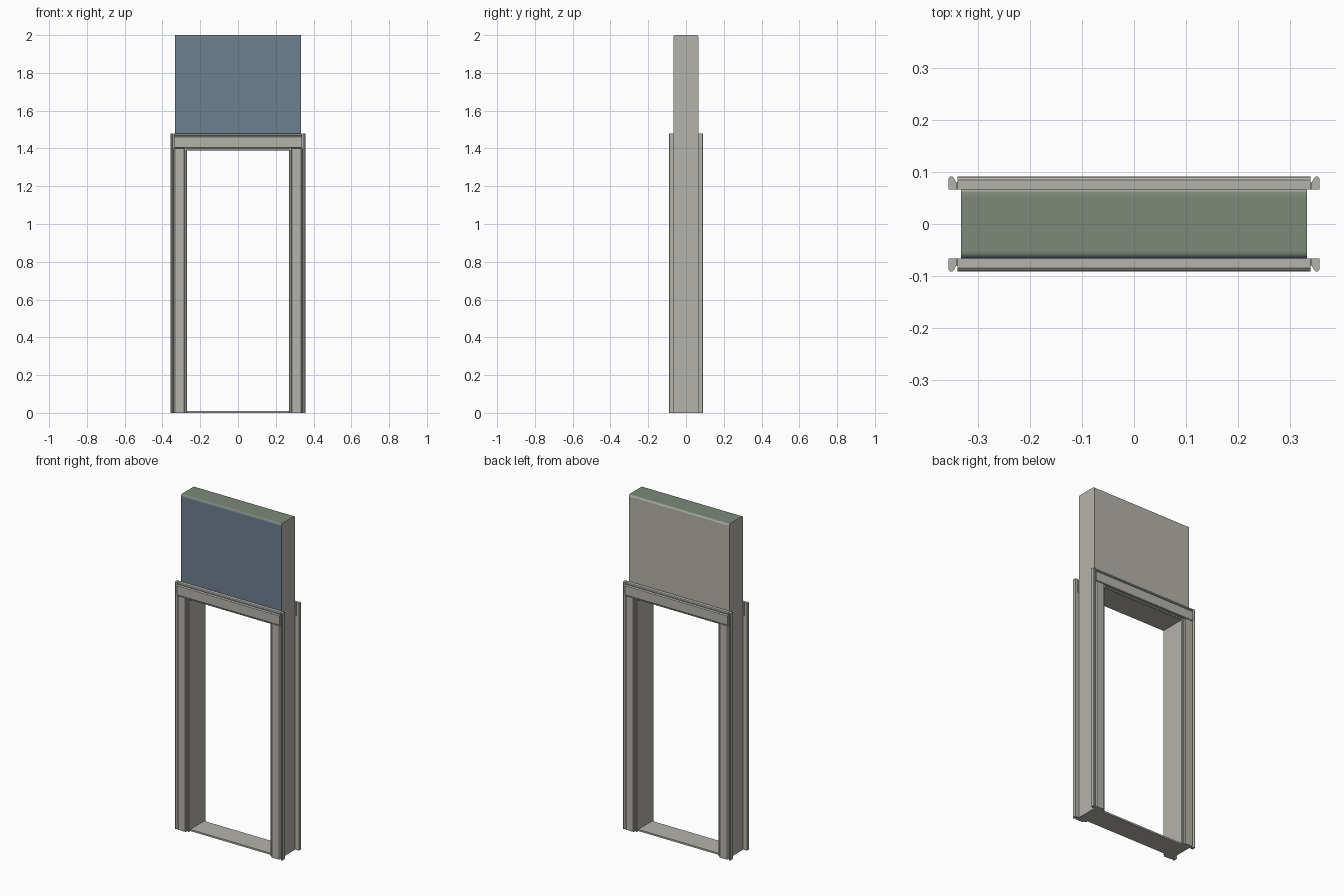
import bpy, bmesh, math

cube = bpy.data.objects.get("Cube")
if cube:
    bpy.data.objects.remove(cube, do_unlink=True)


def material(name, rgb):
    m = bpy.data.materials.new(name)
    m.use_nodes = True
    m.diffuse_color = (*rgb, 1)
    m.node_tree.nodes["Principled BSDF"].inputs["Base Color"].default_value = (*rgb, 1)
    return m


GREY = material("warm grey", (0.46, 0.45, 0.41))
BLUE = material("slate blue", (0.155, 0.215, 0.285))
GREEN = material("sage green", (0.20, 0.25, 0.19))


def prism(name, pts, axis, start, end, mats=(GREY,), rule=None):
    """Extrude a closed 2D outline along x (outline in y, z) or z (outline in x, y)."""
    bm = bmesh.new()
    rings = []
    for t in (start, end):
        rings.append([bm.verts.new((t, p, q) if axis == "x" else (p, q, t)) for p, q in pts])
    n = len(pts)
    bm.faces.new(rings[0])
    bm.faces.new(rings[1])
    for i in range(n):
        j = (i + 1) % n
        bm.faces.new((rings[0][i], rings[0][j], rings[1][j], rings[1][i]))
    bmesh.ops.recalc_face_normals(bm, faces=bm.faces)
    if rule:
        for f in bm.faces:
            f.material_index = rule(f.normal)
    mesh = bpy.data.meshes.new(name)
    bm.to_mesh(mesh)
    bm.free()
    for m in mats:
        mesh.materials.append(m)
    ob = bpy.data.objects.new(name, mesh)
    bpy.context.collection.objects.link(ob)
    return ob


def box(name, x0, x1, y0, y1, z0, z1):
    return prism(name, [(x0, y0), (x1, y0), (x1, y1), (x0, y1)], "z", z0, z1)


WALL_X, WALL_Y = 0.333, 0.066     # half width and half depth of the wall core
OPEN_X, OPEN_Z = 0.27, 1.39       # door opening
TRIM_X, TRIM_Z = 0.357, 1.48      # outer limits of the casing
HEAD_Z = 1.403                    # underside of the head casing

# Wall panel over the opening, with rounded top edges
R = 0.012
outline = [(-WALL_Y, OPEN_Z), (WALL_Y, OPEN_Z)]
for cy, a0 in ((WALL_Y - R, 0), (R - WALL_Y, 90)):
    for k in range(5):
        a = math.radians(a0 + k * 22.5)
        outline.append((cy + R * math.cos(a), 2 - R + R * math.sin(a)))


def panel_colour(n):
    if n.z > 0.7:
        return 2
    return 1 if n.y < -0.5 else 0


prism("wall_panel", outline, "x", -WALL_X, WALL_X, (GREY, BLUE, GREEN), panel_colour)

# Sill
box("sill", -OPEN_X, OPEN_X, -WALL_Y, WALL_Y, 0, 0.01)

# Casing sections: (position, depth from the wall)
stile = [(0.284, 0), (0.284, 0.021), (0.287, 0.024), (0.334, 0.024), (0.341, 0.013)]
outer_bead = [(0.341, 0), (0.341, 0.013), (0.346, 0.022), (0.349, 0.025),
              (0.354, 0.025), (TRIM_X, 0.021), (TRIM_X, 0)]
inner_bead = [(OPEN_X, 0), (OPEN_X, 0.010), (0.273, 0.014), (0.280, 0.014), (0.284, 0.008), (0.284, 0)]
head = [(HEAD_Z, 0), (HEAD_Z, 0.022), (1.406, 0.025), (1.461, 0.025), (1.465, 0.017),
        (1.469, 0.024), (1.476, 0.024), (TRIM_Z, 0.019), (TRIM_Z, 0)]
stile.append((0.341, 0))

for sx, side in ((1, "left"), (-1, "right")):
    # Jamb
    box(f"{side}_jamb", sx * OPEN_X, sx * WALL_X, -WALL_Y, WALL_Y, 0, OPEN_Z)
    # Upright casing on both faces of the wall
    for sy, face in ((-1, "front"), (1, "back")):
        for part, section, top in (("stile", stile, HEAD_Z - 0.003),
                                   ("outer_bead", outer_bead, TRIM_Z),
                                   ("inner_bead", inner_bead, HEAD_Z)):
            pts = [(sx * p, sy * (WALL_Y + d)) for p, d in section]
            prism(f"{face}_{side}_{part}", pts, "z", 0, top)

# Head casing and the bead under it
for sy, face in ((-1, "front"), (1, "back")):
    prism(f"{face}_head_casing", [(sy * (WALL_Y + d), z) for z, d in head], "x", -0.339, 0.339)
    lower = [(p + OPEN_Z - OPEN_X, d) for p, d in inner_bead]
    prism(f"{face}_head_bead", [(sy * (WALL_Y + d), z) for z, d in lower], "x", -0.284, 0.284)
